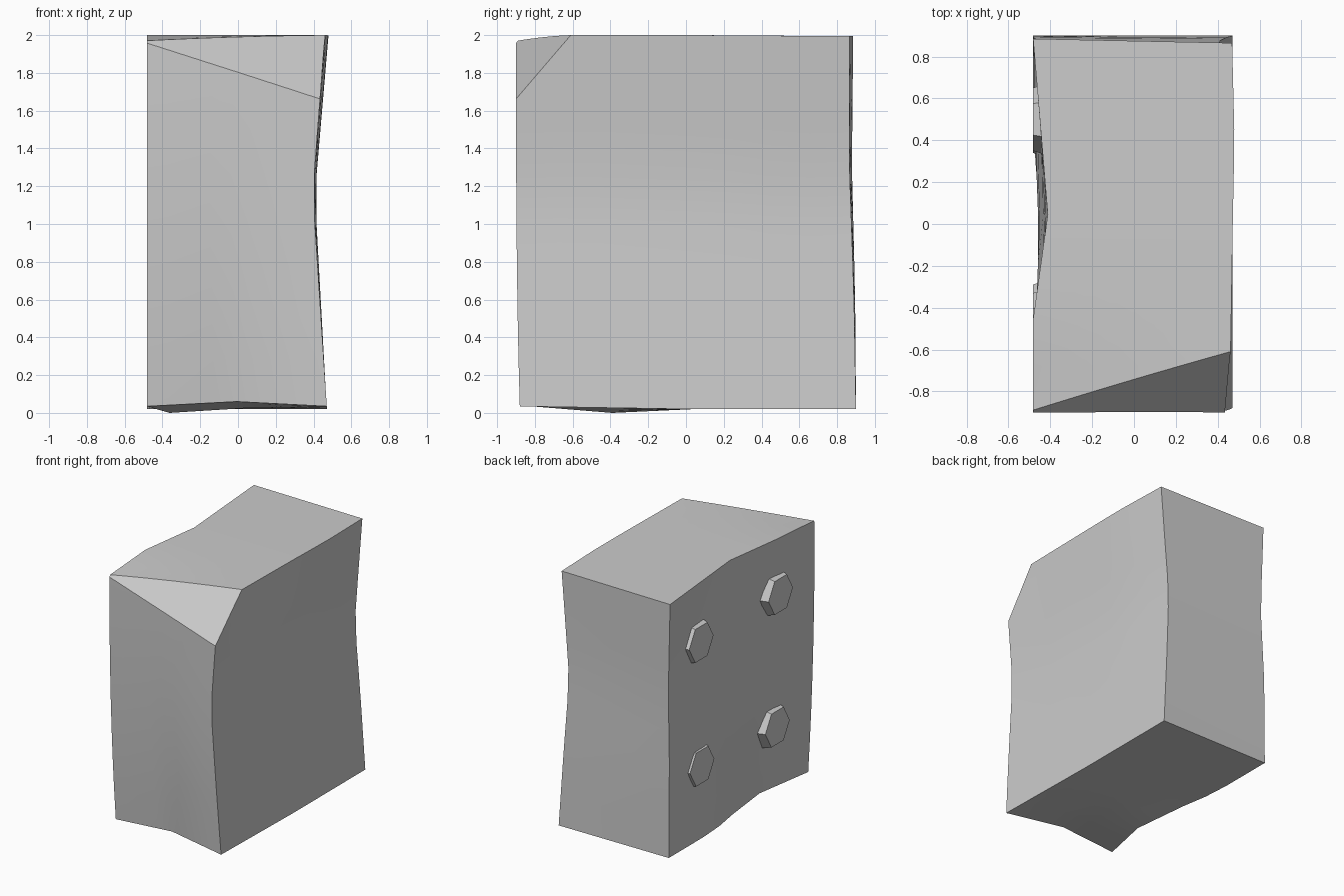
import bpy
import bmesh
from math import radians, pi
from mathutils import Vector, Matrix

cube = bpy.data.objects.get("Cube")
if cube:
    bpy.data.objects.remove(cube, do_unlink=True)

# One stone grey for everything
grey = bpy.data.materials.new("stone_grey")
grey.use_nodes = True
colour = (0.6, 0.6, 0.6, 1)
grey.diffuse_color = colour
grey.node_tree.nodes["Principled BSDF"].inputs["Base Color"].default_value = colour


def finish(bm, name, angle):
    bmesh.ops.recalc_face_normals(bm, faces=bm.faces)
    mesh = bpy.data.meshes.new(name)
    bm.to_mesh(mesh)
    bm.free()
    mesh.materials.append(grey)
    obj = bpy.data.objects.new(name, mesh)
    bpy.context.collection.objects.link(obj)
    bpy.ops.object.select_all(action="DESELECT")
    obj.select_set(True)
    bpy.context.view_layer.objects.active = obj
    bpy.ops.object.shade_smooth_by_angle(angle=radians(angle))


def tent(t, centre, before, after):
    d = t - centre
    return max(0, 1 - abs(d) / (after if d > 0 else before))


def mix(a, b, t):
    return a + (b - a) * (t + 1) / 2


def worn(u, v, w):
    """Map a point of the -1..1 cube to the worn, hollowed block."""
    low, high, front = (1 - w) / 2, (1 + w) / 2, max(0, -v)
    # right side: dent at the top, notch at the bottom, shallow dips round the studs
    right = -0.482 + 0.07 * high ** 2 * tent(v, 0, 0.5, 1)
    right += 0.12 * low ** 4 * tent(v, -0.5, 0.5, 0.85)
    right += 0.055 * tent(v, -0.5, 0.5, 0.5) * tent(w, 0.5, 0.5, 0.5)
    right += 0.03 * (1 - v * v) * tent(w, -0.5, 0.5, 0.3)
    right += tent(w, 0.3, 0.6, 0.7) * (0.01 * (1 + v) + 0.01 * (1 - v * v))
    # left side is pinched above mid height
    left = 0.47 + high * (0.02 * tent(v, 0.45, 1.2, 1) - 0.01)
    left -= 0.068 * tent(w, 0.15, 1.15, 0.85)
    # front and back are slightly dished, one front corner worn back at the foot
    fore = -0.9 + 0.02 * low ** 3 + 0.045 * (1 - abs(u)) * low ** 2
    fore += 0.06 * low ** 2 * (1 - u) / 2
    back = 0.9 - high * (0.025 + 0.01 * u) - 0.012 * tent(w, 0.3, 0.7, 0.7)
    # uneven underside and almost level top
    bottom = 0.02 + front * (0.015 + 0.025 * (1 - abs(u)))
    bottom -= 0.0275 * tent(v, -0.5, 0.5, 0.5) * (1 - u) / 2
    top = 2 - 0.03 * tent(v, -1, 1, 0.5) * (1 - u) / 2 - 0.006 * max(0, v)
    along = v + 0.06 * high * tent(v, 0, 0.5, 1)
    return Vector((mix(right, left, u), mix(fore, back, along), mix(bottom, top, w)))


# Main block
bm = bmesh.new()
bmesh.ops.create_cube(bm, size=2)
bmesh.ops.subdivide_edges(bm, edges=bm.edges[:], cuts=7, use_grid_fill=True)
for vert in bm.verts:
    vert.co = worn(*vert.co)

# Chipped front corner
a, b, c = Vector((-0.48, -0.89, 1.969)), Vector((0.46, -0.61, 2)), Vector((0.44, -0.9, 1.66))
normal = (b - a).cross(c - a).normalized()
if normal.z < 0:
    normal.negate()
bmesh.ops.bisect_plane(bm, geom=bm.verts[:] + bm.edges[:] + bm.faces[:],
                       plane_co=a, plane_no=normal, clear_outer=True)
bmesh.ops.holes_fill(bm, edges=[e for e in bm.edges if e.is_boundary], sides=0)
finish(bm, "block", 25)

# Four six-sided studs on the right side
for name, y, z in (("upper_back_stud", 0.5, 1.55), ("upper_front_stud", -0.48, 1.55),
                   ("lower_back_stud", 0.49, 0.58), ("lower_front_stud", -0.44, 0.53)):
    bm = bmesh.new()
    bmesh.ops.create_cone(bm, cap_ends=True, segments=6, radius1=0.19, radius2=0.15, depth=0.12,
                          matrix=Matrix.Translation((-0.423, y, z))
                          @ Matrix.Rotation(-pi / 2, 4, "Y"))
    finish(bm, name, 20)
